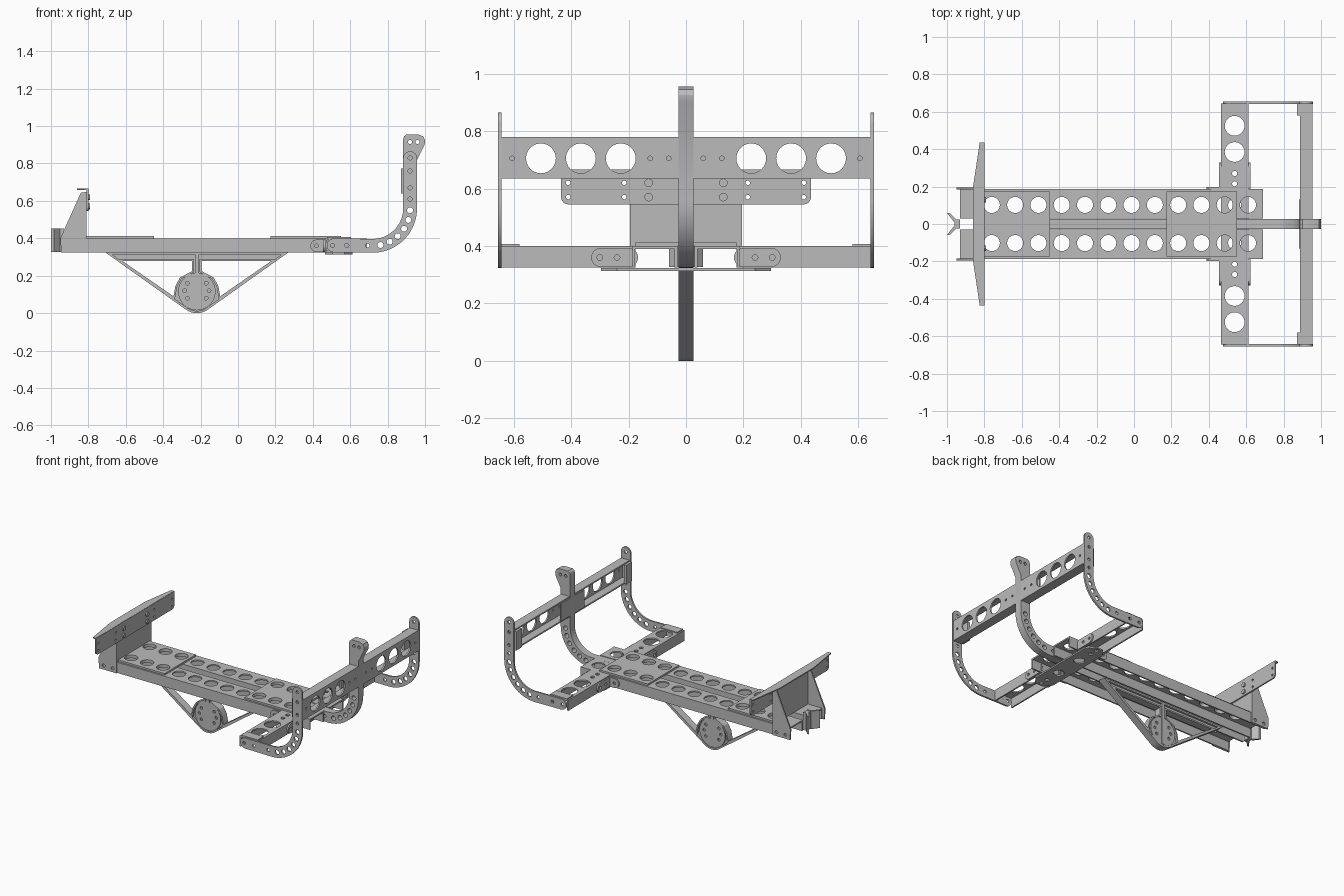
import bpy, bmesh, math
from mathutils import Matrix, Vector

cube = bpy.data.objects.get("Cube")
if cube:
    bpy.data.objects.remove(cube, do_unlink=True)

steel = bpy.data.materials.new("grey_steel")
steel.use_nodes = True
GREY = (0.5, 0.5, 0.5, 1)
steel.diffuse_color = GREY
steel.node_tree.nodes["Principled BSDF"].inputs["Base Color"].default_value = GREY

# Drawing planes: columns are the directions of u, v and the thickness
PLANES = {
    "xy": Matrix(((1, 0, 0), (0, 1, 0), (0, 0, 1))),
    "xz": Matrix(((1, 0, 0), (0, 0, -1), (0, 1, 0))),
    "yz": Matrix(((0, 0, 1), (1, 0, 0), (0, 1, 0))),
}
NORMALS = {"xy": Vector((0, 0, 1)), "xz": Vector((0, 1, 0)), "yz": Vector((1, 0, 0))}
parts = []


def arc(u, v, r, a0, a1, n=12):
    angles = [math.radians(a0 + (a1 - a0) * i / n) for i in range(n + 1)]
    return [(u + r * math.cos(a), v + r * math.sin(a)) for a in angles]


def circle(u, v, r, n=24):
    return arc(u, v, r, 0, 360, n)[:-1]


def rect(u0, u1, v0, v1):
    return [(u0, v0), (u1, v0), (u1, v1), (u0, v1)]


def stadium(u0, u1, v, r):
    """Rounded bar with end centres u0 and u1."""
    return arc(u0, v, r, 90, 270) + arc(u1, v, r, -90, 90)


def offset(loop, d):
    """Mitred offset of a counter-clockwise loop; positive d grows it."""
    pts = [Vector(p) for p in loop]
    out = []
    for i, p in enumerate(pts):
        a = (p - pts[i - 1]).normalized()
        b = (pts[(i + 1) % len(pts)] - p).normalized()
        na, nb = Vector((a.y, -a.x)), Vector((b.y, -b.x))
        out.append(tuple(p + (na + nb) * d / (1 + na.dot(nb))))
    return out


def plate(name, plane, at, thick, outline, holes=()):
    """Flat sheet with cut-outs, centred on the plane's position."""
    curve = bpy.data.curves.new(name, "CURVE")
    curve.dimensions, curve.fill_mode, curve.extrude = "2D", "BOTH", thick / 2
    for loop in [outline, *holes]:
        spline = curve.splines.new("POLY")
        spline.points.add(len(loop) - 1)
        for pt, (u, v) in zip(spline.points, loop):
            pt.co = (u, v, 0, 1)
        spline.use_cyclic_u = True
    temp = bpy.data.objects.new(name + "_outline", curve)
    bpy.context.scene.collection.objects.link(temp)
    deps = bpy.context.evaluated_depsgraph_get()
    mesh = bpy.data.meshes.new_from_object(temp.evaluated_get(deps))
    bpy.data.objects.remove(temp, do_unlink=True)
    bpy.data.curves.remove(curve)
    bm = bmesh.new()
    bm.from_mesh(mesh)
    bmesh.ops.remove_doubles(bm, verts=bm.verts, dist=1e-5)
    bm.transform(Matrix.Translation(NORMALS[plane] * at) @ PLANES[plane].to_4x4())
    bmesh.ops.recalc_face_normals(bm, faces=bm.faces)
    bm.to_mesh(mesh)
    bm.free()
    mesh.materials.clear()
    mesh.materials.append(steel)
    obj = bpy.data.objects.new(name, mesh)
    bpy.context.scene.collection.objects.link(obj)
    parts.append(obj)
    return obj


T = 0.01                                   # sheet thickness
HOLE_X = [-0.76 + 0.1245 * i for i in range(12)]


def deck_holes(x0, x1, sides):
    return [circle(x, s * 0.102, 0.043) for x in HOLE_X if x0 < x < x1 for s in sides]


# Twin deck rails, open underneath
for s, side in ((1, "left"), (-1, "right")):
    plate(f"{side}_rail_top", "xy", 0.395, T, rect(-0.93, 0.69, s * 0.03, s * 0.187),
          deck_holes(-1, 1, [s]))
    for y, which in ((0.035, "inner"), (0.182, "outer")):
        plate(f"{side}_rail_{which}_flange", "xz", s * y, T, rect(-0.93, 0.69, 0.325, 0.395))

# Cover plates joining the rails
for x0, x1, end in ((-0.82, -0.45, "tail"), (0.175, 0.55, "cross")):
    plate(f"{end}_cover_plate", "xy", 0.406, 0.012, rect(x0, x1, -0.175, 0.175),
          deck_holes(x0, x1 - 0.02, (1, -1)))

# Cross beam halves with their corner brackets
for s, side in ((1, "left"), (-1, "right")):
    plate(f"{side}_cross_top", "xy", 0.395, T, rect(0.465, 0.612, s * 0.187, s * 0.645),
          [circle(0.538, s * y, 0.053) for y in (0.385, 0.525)]
          + [circle(0.538, s * y, 0.014, 12) for y in (0.215, 0.27)])
    for x, which in ((0.47, "inner"), (0.607, "outer")):
        plate(f"{side}_cross_{which}_flange", "yz", x, T, rect(s * 0.175, s * 0.645, 0.325, 0.395))
    for x, which in ((0.46, "inner"), (0.617, "outer")):
        mid = [s * 0.2, s * 0.297]
        plate(f"{side}_{which}_corner_bracket", "yz", x, T, stadium(min(mid), max(mid), 0.36, 0.033),
              [circle(s * y, 0.36, 0.01, 12) for y in (0.24, 0.3)])
    plate(f"{side}_rail_bracket", "xz", s * 0.192, T, stadium(0.42, 0.46, 0.36, 0.033),
          [circle(0.42, 0.36, 0.01, 12)])
    plate(f"{side}_cross_end_cap", "xy", 0.403, 0.008, rect(0.475, 0.605, s * 0.58, s * 0.645))

# Joint plate below the crossing
half = [(0.57, 0.295), (0.612, 0.24)]
joint = half[::-1] + half
joint = [(0.612, -0.24), (0.612, 0.24), (0.57, 0.295), (0.505, 0.295),
         (0.465, 0.24), (0.465, -0.24), (0.505, -0.295), (0.57, -0.295)]
plate("joint_plate", "xy", 0.318, T, joint,
      [circle(0.538, s * y, 0.014, 12) for s in (1, -1) for y in (0.215, 0.27)]
      + [circle(0.538, s * 0.1, 0.035) for s in (1, -1)])


# Curved arms: straight foot, quarter bend, upright
def arm_outline(tip):
    bend = (0.72, 0.56)
    return (arc(0.512, 0.362, 0.037, 90, 270) + arc(*bend, 0.237, -90, 0, 20) + tip
            + arc(*bend, 0.163, 0, -90, 20))


bend_holes = [circle(0.72 + 0.2 * math.sin(a), 0.56 - 0.2 * math.cos(a), 0.016, 14)
              for a in (math.radians(d) for d in range(12, 91, 15))]
foot_holes = [circle(x, 0.362, 0.011, 12) for x in (0.505, 0.582, 0.692)]
post_holes = [circle(0.92, z, 0.011, 12) for z in (0.61, 0.67, 0.76, 0.83)]
for s, side in ((1, "left"), (-1, "right")):
    plate(f"{side}_arm", "xz", s * 0.648, 0.012, arm_outline(arc(0.92, 0.828, 0.037, 0, 180)),
          bend_holes + foot_holes + post_holes)

head = [(0.957, 0.82), (0.998, 0.9), (1.0, 0.925), (0.99, 0.945), (0.965, 0.955),
        (0.9, 0.955), (0.888, 0.945), (0.883, 0.93)]
plate("centre_arm", "xz", 0, 0.052, arm_outline(head),
      bend_holes + foot_holes + [circle(x, 0.915, 0.011, 12) for x in (0.92, 0.96)])

# Upper beam, a channel opening towards the deck
plate("upper_beam_web", "yz", 0.95, T, rect(-0.645, 0.645, 0.635, 0.78),
      [circle(s * y, 0.705, 0.052) for s in (1, -1) for y in (0.227, 0.366, 0.505)]
      + [circle(s * y, 0.705, 0.008, 10) for s in (1, -1) for y in (0.06, 0.125, 0.605)])
for z, which in ((0.64, "lower"), (0.775, "upper")):
    plate(f"upper_beam_{which}_flange", "xy", z, T, rect(0.888, 0.95, -0.645, 0.645))
plate("upper_beam_centre_plate", "yz", 0.887, 0.008, rect(-0.13, 0.13, 0.645, 0.77))
for s, side in ((1, "left"), (-1, "right")):
    plate(f"{side}_beam_end_tab", "yz", 0.88, 0.018, rect(s * 0.58, s * 0.643, 0.64, 0.772))

# Truss keel: thin web with raised rims and a round hub
CX = -0.22
keel = [(-0.71, 0.325)] + arc(CX, 0.1, 0.1, 235.7, 304.3) + [(0.27, 0.325)]
left_hole = [(-0.62, 0.28), (-0.345, 0.09), (-0.335, 0.145), (-0.31, 0.19),
             (-0.245, 0.225), (-0.245, 0.28)]
right_hole = [(2 * CX - x, z) for x, z in reversed(left_hole)]
plate("keel_web", "xz", 0, 0.024, keel, [left_hole, right_hole])
plate("keel_rim", "xz", 0, 0.052, keel, [offset(keel, -0.012)])
for loop, side in ((left_hole, "tail"), (right_hole, "cross")):
    plate(f"keel_{side}_opening_rim", "xz", 0, 0.052, offset(loop, 0.01), [loop])
plate("keel_hub", "xz", 0, 0.044, circle(CX, 0.115, 0.1, 32),
      [circle(CX + s * dx, z, 0.01, 12) for s in (1, -1)
       for dx, z in ((0.05, 0.16), (0.065, 0.12), (0.05, 0.08))])
plate("keel_rib", "xz", 0, 0.052, rect(CX - 0.011, CX + 0.011, 0.02, 0.32))

# Tail upright with side gussets
plate("tail_upright", "yz", -0.815, T, rect(-0.187, 0.187, 0.4, 0.648))
for s, side in ((1, "left"), (-1, "right")):
    plate(f"{side}_tail_gusset", "xz", s * 0.19, T,
          [(-0.945, 0.325), (-0.81, 0.325), (-0.81, 0.645), (-0.84, 0.645), (-0.95, 0.4)],
          [circle(x, 0.352, 0.011, 12) for x in (-0.91, -0.84)])

# Wide tail board with its tapered top lip
board = ([(0.435, 0.665), (-0.435, 0.665)] + arc(-0.41, 0.57, 0.025, 180, 270, 6)
         + arc(0.41, 0.57, 0.025, 270, 360, 6))
plate("tail_board", "yz", -0.805, T, board,
      [circle(s * y, z, 0.008, 10) for s in (1, -1) for y in (0.215, 0.41) for z in (0.57, 0.62)])
plate("tail_board_lip", "xy", 0.662, 0.008,
      [(-0.802, -0.435), (-0.802, 0.435), (-0.825, 0.435), (-0.862, 0.19),
       (-0.862, -0.19), (-0.825, -0.435)])
for s in (1, -1):
    for z in (0.57, 0.62):
        plate("tail_board_bolt", "yz", -0.797, 0.012, circle(s * 0.13, z, 0.015, 12))

# Flared hitch clip at the tail end
clip = [(-0.93, 0.025), (-0.952, 0.025), (-0.985, 0.06), (-1.0, 0.06), (-0.965, 0.014), (-0.93, 0.014)]
for s, side in ((1, "left"), (-1, "right")):
    plate(f"{side}_hitch_cheek", "xy", 0.39, 0.125, [(x, s * y) for x, y in clip])
plate("hitch_base", "yz", -0.945, 0.03, rect(-0.024, 0.024, 0.33, 0.45))

# Smooth curved edges, keep corners crisp
for obj in bpy.context.view_layer.objects:
    obj.select_set(obj in parts)
bpy.context.view_layer.objects.active = parts[0]
bpy.ops.object.shade_smooth_by_angle(angle=math.radians(30))
